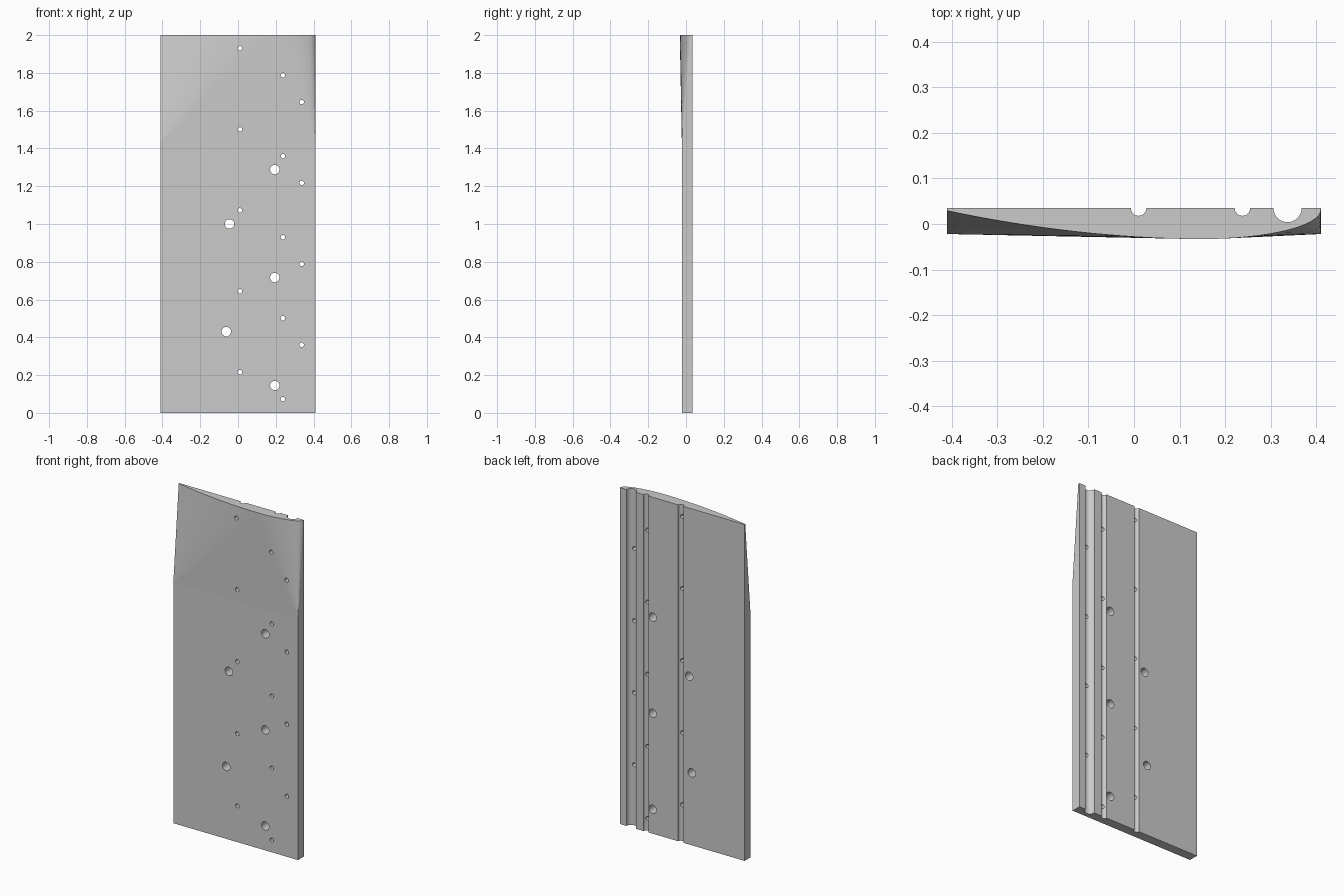
import bpy, bmesh, math
from mathutils import Matrix, Vector

cube = bpy.data.objects.get("Cube")
if cube:
    bpy.data.objects.remove(cube, do_unlink=True)

HALF, BACK, FRONT, TOP, BEND = 0.41, 0.035, -0.022, 2.0, 1.43
PITCH = 3 / 7

grey = bpy.data.materials.new("plain grey")
grey.use_nodes = True
COLOUR = (0.6, 0.6, 0.6, 1)
grey.diffuse_color = COLOUR
grey.node_tree.nodes["Principled BSDF"].inputs["Base Color"].default_value = COLOUR


def make_object(name, bm):
    bmesh.ops.recalc_face_normals(bm, faces=bm.faces)
    mesh = bpy.data.meshes.new(name)
    bm.to_mesh(mesh)
    bm.free()
    mesh.materials.append(grey)
    obj = bpy.data.objects.new(name, mesh)
    bpy.context.collection.objects.link(obj)
    return obj


# Back outline, left to right, with three round grooves
back = [(-HALF, BACK)]
for gx, r in ((0.01, 0.017), (0.238, 0.017), (0.337, 0.031)):
    for i in range(17):
        a = math.pi * (1 + i / 16)
        back.append((gx + r * math.cos(a), BACK + r * math.sin(a)))
back.append((HALF, BACK))

# Curved front outline at the top end: shallow sweep, then a rounded nose
CREST, LOW = 0.15, -0.033
curve = []
for i in range(17):
    t = i / 16
    curve.append((-HALF + (CREST + HALF) * t, LOW + 0.062 * (1 - t) ** 1.9))
crest_index = len(curve) - 1
for i in range(1, 17):
    a = math.pi / 2 * i / 16
    curve.append((CREST + (HALF - CREST) * math.sin(a),
                  LOW + 0.064 * (1 - math.cos(a))))

# Panel: straight below the bend, fanned out to the curve above it
bm = bmesh.new()
low = [bm.verts.new((x, y, 0)) for x, y in back]
high = [bm.verts.new((x, y, TOP)) for x, y in back]
rim = [bm.verts.new((x, y, TOP)) for x, y in curve]
foot_r, foot_l = [bm.verts.new((x, FRONT, 0)) for x in (-HALF, HALF)]
bend_r, bend_l = [bm.verts.new((x, FRONT, BEND)) for x in (-HALF, HALF)]
for i in range(len(back) - 1):
    bm.faces.new((low[i], low[i + 1], high[i + 1], high[i]))
bm.faces.new(low + [foot_l, foot_r])
bm.faces.new(high + rim[::-1])
bm.faces.new((foot_r, foot_l, bend_l, bend_r))
bm.faces.new((low[0], foot_r, bend_r, rim[0], high[0]))
bm.faces.new((low[-1], foot_l, bend_l, rim[-1], high[-1]))
bm.faces.new((bend_r, bend_l, rim[crest_index]))
for i in range(len(rim) - 1):
    corner = bend_r if i < crest_index else bend_l
    bm.faces.new((corner, rim[i], rim[i + 1]))
panel = make_object("panel", bm)

# Drill holes: regular small rows, one per groove, and a few large ones
holes = [(x, start + k * PITCH, 0.012)
         for x, start, count in ((0.01, 0.215, 5), (0.238, 0.073, 5), (0.337, 0.36, 4))
         for k in range(count)]
holes += [(x, z, 0.025) for x, z in ((0.195, 0.145), (0.195, 0.716), (0.195, 1.288),
                                     (-0.045, 1.0), (-0.062, 0.43))]
bm = bmesh.new()
for x, z, r in holes:
    place = Matrix.Translation((x, 0, z)) @ Matrix.Rotation(math.pi / 2, 4, "X")
    bmesh.ops.create_cone(bm, cap_ends=True, segments=24, radius1=r, radius2=r,
                          depth=0.3, matrix=place)
drill = make_object("drill_cutter", bm)
drill.hide_render = True
cut = panel.modifiers.new("holes", "BOOLEAN")
cut.object = drill
cut.operation = "DIFFERENCE"
cut.solver = "EXACT"
bpy.context.view_layer.objects.active = panel
panel.select_set(True)
bpy.ops.object.modifier_apply(modifier=cut.name)
bpy.data.objects.remove(drill, do_unlink=True)

# Smooth only the narrow groove and hole walls
bpy.ops.object.shade_smooth_by_angle(angle=math.radians(30))
for face in panel.data.polygons:
    n = face.normal
    flat = max(abs(n.x), abs(n.y), abs(n.z)) > 0.9999
    if flat or (n.y < 0 and face.center.z > BEND and face.center.y < 0):
        face.use_smooth = False
